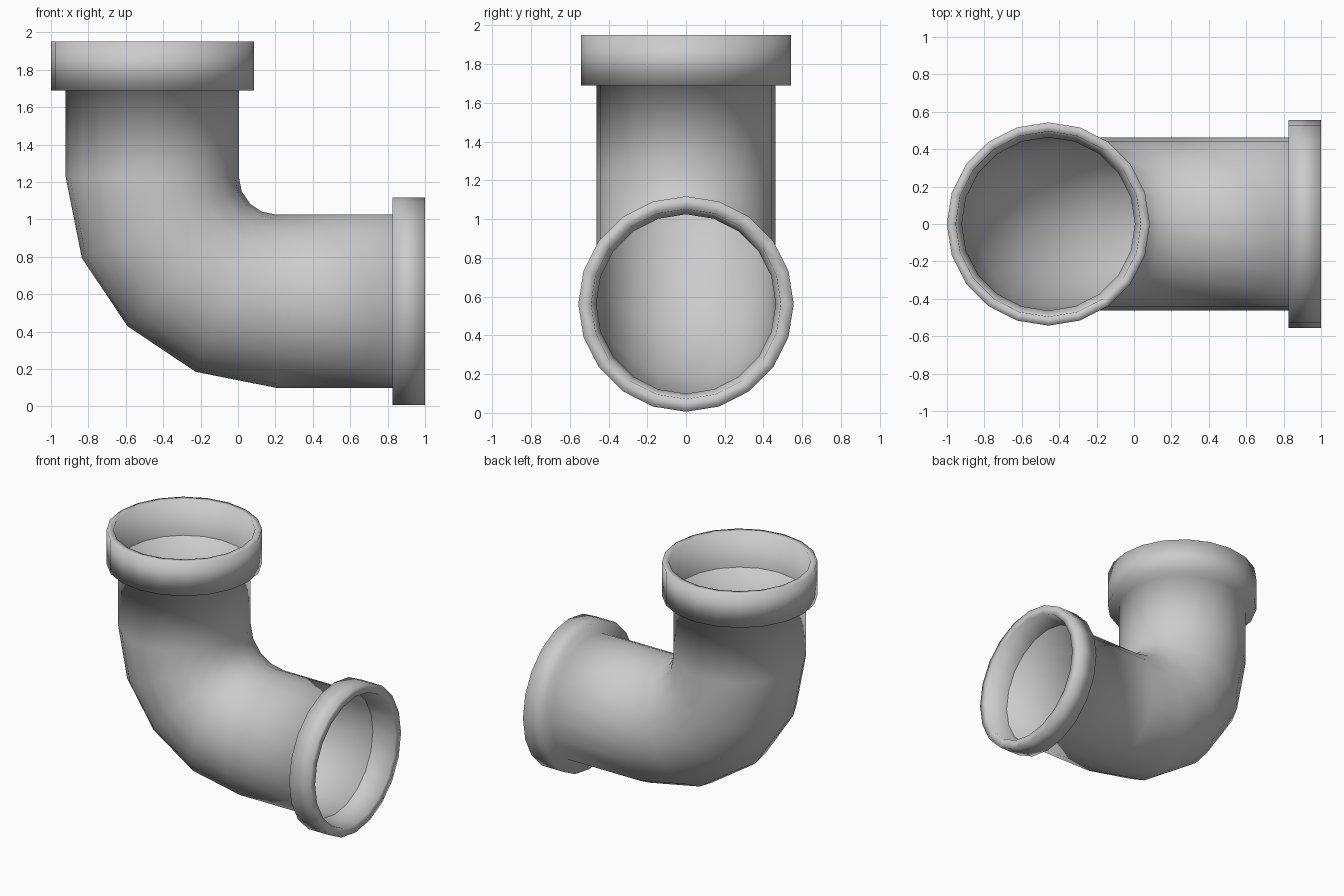
import bpy, bmesh, math
from mathutils import Vector

if "Cube" in bpy.data.objects:
    bpy.data.objects.remove(bpy.data.objects["Cube"])

SIDES = 20
BEND = Vector((0.205, 0, 1.225))   # centre of the elbow curve
BEND_R = 0.663                     # radius of the pipe's centre line
PIPE_R = 0.463


def station(angle, shift, radius):
    """Ring position: angle round the bend (0 = vertical leg, 90 = horizontal leg),
    shifted along the pipe direction."""
    a = math.radians(angle)
    outward = Vector((-math.cos(a), 0, -math.sin(a)))
    along = Vector((math.sin(a), 0, -math.cos(a)))
    return BEND + outward * BEND_R + along * shift, outward, radius


# Upper socket: inside wall, rim, outside wall, step in to the pipe
top, shoulder = BEND.z - 1.95, BEND.z - 1.69
stations = [station(0, shoulder, PIPE_R), station(0, top, 0.495),
            station(0, top, 0.543), station(0, shoulder, 0.543),
            station(0, shoulder, PIPE_R)]
# Elbow in four segments
stations += [station(22.5 * i, 0, PIPE_R) for i in range(5)]
# Side flange: step out, outside wall, rim, inside wall
neck, end = 0.825 - BEND.x, 1.0 - BEND.x
stations += [station(90, neck, PIPE_R), station(90, neck, 0.556),
             station(90, end, 0.556), station(90, end, 0.49),
             station(90, neck, PIPE_R)]

# Sweep the rings into one continuous skin
bm = bmesh.new()
rings = []
for centre, outward, radius in stations:
    ring = []
    for k in range(SIDES):
        t = math.tau * k / SIDES
        offset = outward * math.cos(t) + Vector((0, 1, 0)) * math.sin(t)
        ring.append(bm.verts.new(centre + offset * radius))
    rings.append(ring)
for a, b in zip(rings, rings[1:]):
    for k in range(SIDES):
        n = (k + 1) % SIDES
        face = bm.faces.new((a[k], b[k], b[n], a[n]))
        face.smooth = True

# Make the elbow's outer skin face outwards
bm.normal_update()
bm.faces.ensure_lookup_table()
probe = bm.faces[6 * SIDES]
if probe.normal.dot(probe.calc_center_median() - stations[6][0]) < 0:
    bmesh.ops.reverse_faces(bm, faces=bm.faces[:])

mesh = bpy.data.meshes.new("elbow_pipe")
bm.to_mesh(mesh)
bm.free()
bpy.context.collection.objects.link(bpy.data.objects.new("elbow_pipe", mesh))
